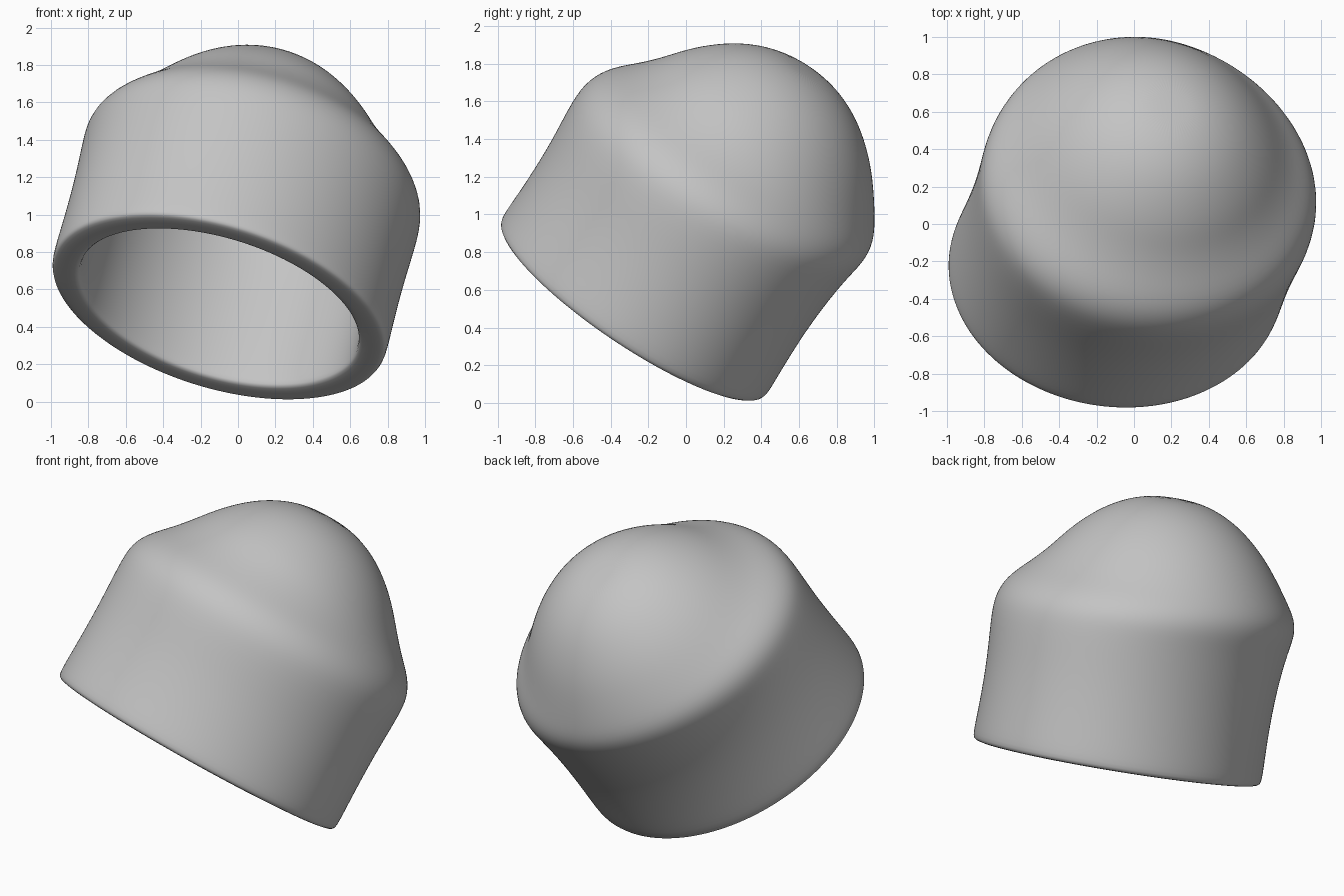
import bpy, bmesh
from math import cos, sin, pi, radians
from mathutils import Vector, Matrix

cube = bpy.data.objects.get("Cube")
if cube:
    bpy.data.objects.remove(cube, do_unlink=True)

# Plain grey material
grey = bpy.data.materials.new("light_grey")
grey.use_nodes = True
colour = (0.55, 0.55, 0.55, 1)
grey.diffuse_color = colour
grey.node_tree.nodes["Principled BSDF"].inputs["Base Color"].default_value = colour

# Cap frame: tilted axis, with the oval's long direction turned about it
axis = Vector((0.222, 0.526, 0.821)).normalized()
across = (Vector((1, 0, 0)) - axis * axis.x).normalized()
frame = Matrix((across, axis.cross(across), axis)).transposed()
rim_centre = Vector((-0.105, -0.285, 0.497))
TURN = radians(23)
DOME_SHIFT = Vector((-0.045, 0.08, 0))
SEGMENTS = 64

# Sections: height along axis, long radius, short radius
outer = [(0, 0.92, 0.815), (0.02, 0.938, 0.832), (0.2, 0.932, 0.822),
         (0.5, 0.928, 0.822), (0.78, 0.94, 0.855), (0.9, 0.932, 0.865),
         (1.0, 0.875, 0.84), (1.1, 0.77, 0.76), (1.2, 0.685, 0.68),
         (1.3, 0.605, 0.605), (1.4, 0.51, 0.51), (1.5, 0.385, 0.385),
         (1.57, 0.24, 0.24), (1.6, 0.1, 0.1)]
inner = [(0, 0.785, 0.695), (0.02, 0.773, 0.683), (0.4, 0.77, 0.68),
         (0.8, 0.765, 0.685), (0.95, 0.69, 0.66), (1.1, 0.58, 0.575),
         (1.25, 0.45, 0.45), (1.37, 0.28, 0.28), (1.43, 0.1, 0.1)]


def ring(bm, section):
    """One oval ring, drifting sideways as it enters the dome."""
    height, long_r, short_r = section
    drift = min(max((height - 0.8) / 0.35, 0), 1)
    verts = []
    for i in range(SEGMENTS):
        a = 2 * pi * i / SEGMENTS
        oval = Matrix.Rotation(TURN, 3, 'Z') @ Vector((long_r * cos(a), short_r * sin(a), height))
        verts.append(bm.verts.new(rim_centre + frame @ (oval + DOME_SHIFT * drift)))
    return verts


# Hollow domed cap: crown inside, down the wall, round the lip, up to the crown
bm = bmesh.new()
rings = [ring(bm, s) for s in inner[::-1] + outer]
for low, high in zip(rings, rings[1:]):
    for i in range(SEGMENTS):
        j = (i + 1) % SEGMENTS
        bm.faces.new((low[i], low[j], high[j], high[i]))
bm.faces.new(rings[0])
bm.faces.new(rings[-1])
bmesh.ops.recalc_face_normals(bm, faces=bm.faces)
mesh = bpy.data.meshes.new("domed_cap")
bm.to_mesh(mesh)
bm.free()
mesh.materials.append(grey)

cap = bpy.data.objects.new("domed_cap", mesh)
bpy.context.collection.objects.link(cap)
smooth = cap.modifiers.new("smooth_surface", 'SUBSURF')
smooth.levels = smooth.render_levels = 2
bpy.context.view_layer.objects.active = cap
cap.select_set(True)
bpy.ops.object.shade_smooth()
